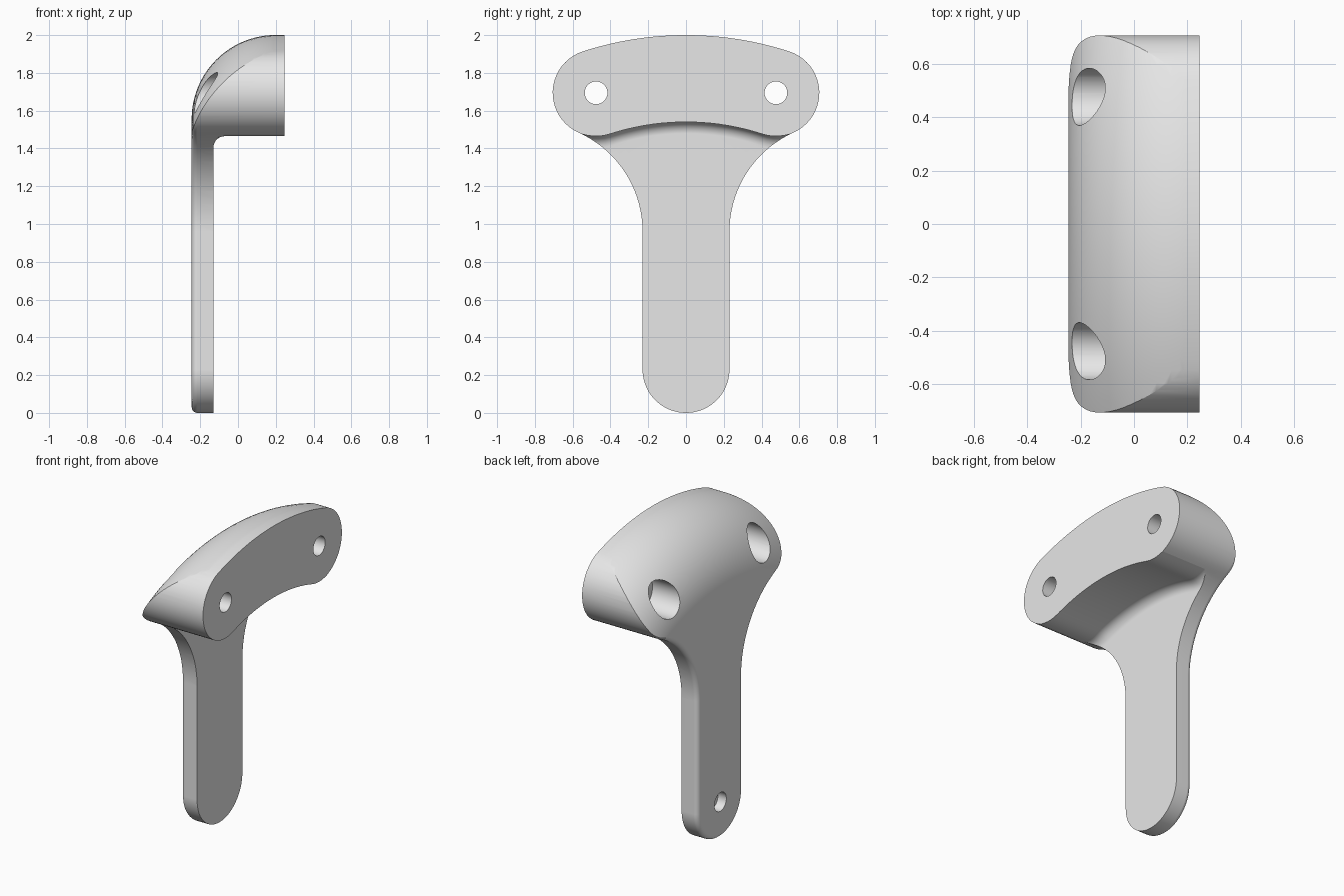
import bpy, bmesh, math
from math import sin, cos, pi, radians

if "Cube" in bpy.data.objects:
    bpy.data.objects.remove(bpy.data.objects["Cube"])

ZC = 0.23                    # centre of the big arcs and of the stem's round end
R_OUT, R_IN, R_MID, R_END = 1.77, 1.31, 1.54, 0.23
T = radians(18)              # half angle of the curved head
X0, X1, XP = -0.245, 0.245, -0.13   # back, front, plate front


def polar(r, t):
    return (r * sin(t), ZC + r * cos(t))


def end_point(a, r):
    """Point on the round end of the head, a = 0 at the outer arc, pi at the inner."""
    cy, cz = polar(R_MID, T)
    return (cy + r * (cos(a) * sin(T) + sin(a) * cos(T)),
            cz + r * (cos(a) * cos(T) - sin(a) * sin(T)))


def mirrored(half):
    return half + [(-y, z) for y, z in reversed(half[1:-1])]


def circle(y, z, r, n=48):
    return [(y + r * sin(2 * pi * i / n), z + r * cos(2 * pi * i / n)) for i in range(n)]


def loft(name, rings):
    """Closed solid through rings of (x, [(y, z), ...])."""
    bm = bmesh.new()
    vs = [[bm.verts.new((x, y, z)) for y, z in pts] for x, pts in rings]
    n = len(vs[0])
    for a, b in zip(vs, vs[1:]):
        for i in range(n):
            j = (i + 1) % n
            bm.faces.new((a[i], a[j], b[j], b[i]))
    bm.faces.new(vs[0])
    bm.faces.new(vs[-1])
    bmesh.ops.recalc_face_normals(bm, faces=bm.faces[:])
    me = bpy.data.meshes.new(name)
    bm.to_mesh(me)
    bm.free()
    ob = bpy.data.objects.new(name, me)
    bpy.context.collection.objects.link(ob)
    return ob


def combine(ob, cutter, op):
    cutter.hide_render = True
    m = ob.modifiers.new("cut", 'BOOLEAN')
    m.operation, m.object, m.solver = op, cutter, 'EXACT'
    bpy.context.view_layer.objects.active = ob
    bpy.ops.object.modifier_apply(modifier=m.name)
    bpy.data.objects.remove(cutter, do_unlink=True)


# T-shaped outline: outer arc, round end, flare, stem, round foot
fl_y, fl_z, fl_r = 0.805, 0.96, 0.575
half = [polar(R_OUT, T * i / 16) for i in range(16)]
half += [end_point(radians(138) * i / 20, R_END) for i in range(21)]
half += [(fl_y + fl_r * cos(a), fl_z + fl_r * sin(a))
         for a in (radians(114.1 + 65.9 * i / 18) for i in range(1, 19))]
half += [(R_END * cos(a), ZC - R_END * sin(a)) for a in (pi / 2 * i / 18 for i in range(19))]
half[-1] = (0.0, 0.0)
outline = mirrored(half)


def inset(pts, d):
    out = []
    for i, (y, z) in enumerate(pts):
        (ya, za), (yb, zb) = pts[i - 1], pts[(i + 1) % len(pts)]
        l = math.hypot(yb - ya, zb - za)
        out.append((y + d * (zb - za) / l, z - d * (yb - ya) / l))
    return out


# body with a small round along its back edge
f = 0.03
rings = [(X0 + f * (1 - sin(a)), inset(outline, f * (1 - cos(a))))
         for a in (pi / 2 * (1 - i / 6) for i in range(7))]
body = loft("bracket", rings + [(X1, outline)])

# big round over the back of the head, turned about the foot centre
rr = 0.4455
rings = [(0.2 - rr * cos(a), circle(0, ZC, 1.325 + rr * sin(a), 200))
         for a in (pi / 2 * i / 24 for i in range(25))]
combine(body, loft("round_helper", rings + [(0.4, circle(0, ZC, 1.3255 + rr, 200))]), 'INTERSECT')


# thin plate below the head, with a hollow fillet under the head
def head(d):
    pts = [polar(R_OUT + d + 0.01, T * i / 16) for i in range(16)]
    for i in range(25):
        a = 7.5 * i
        extra = 0.01 * min(1, max(0, (145 - a) / 20))
        pts.append(end_point(radians(a), R_END + d + extra))
    pts += [polar(R_IN - d, T * (1 - i / 16)) for i in range(1, 17)]
    return mirrored(pts)


g = 0.06
big = [(y * 15, 1.72 + (z - 1.72) * 15) for y, z in head(g)]
rings = [(-0.4, big), (XP, big)]
rings += [(XP + g * (1 - cos(a)), head(g * (1 - sin(a))))
          for a in (pi / 2 * i / 7 for i in range(8))]
combine(body, loft("plate_helper", rings + [(0.4, head(0))]), 'INTERSECT')

# screw holes: wide bore from the back, narrow hole through the front
hy, hz = polar(R_MID, T)
for s in (-1, 1):
    for x0, x1, r in ((-0.4, -0.02, 0.107), (-0.08, 0.4, 0.06)):
        c = circle(s * hy, hz, r)
        combine(body, loft("hole_helper", [(x0, c), (x1, c)]), 'DIFFERENCE')

# blind hole in the back of the foot
c = circle(0, ZC, 0.06)
combine(body, loft("hole_helper", [(-0.4, c), (X0 + 0.06, c)]), 'DIFFERENCE')

# colour and smooth shading
mat = bpy.data.materials.new("light grey")
mat.diffuse_color = (0.8, 0.8, 0.8, 1)
mat.use_nodes = True
mat.node_tree.nodes["Principled BSDF"].inputs["Base Color"].default_value = mat.diffuse_color
body.data.materials.clear()
body.data.materials.append(mat)
for p in body.data.polygons:
    p.material_index = 0
bpy.ops.object.select_all(action='DESELECT')
body.select_set(True)
bpy.context.view_layer.objects.active = body
bpy.ops.object.shade_smooth_by_angle(angle=radians(25))
w = body.modifiers.new("even_shading", 'WEIGHTED_NORMAL')
w.keep_sharp = True
